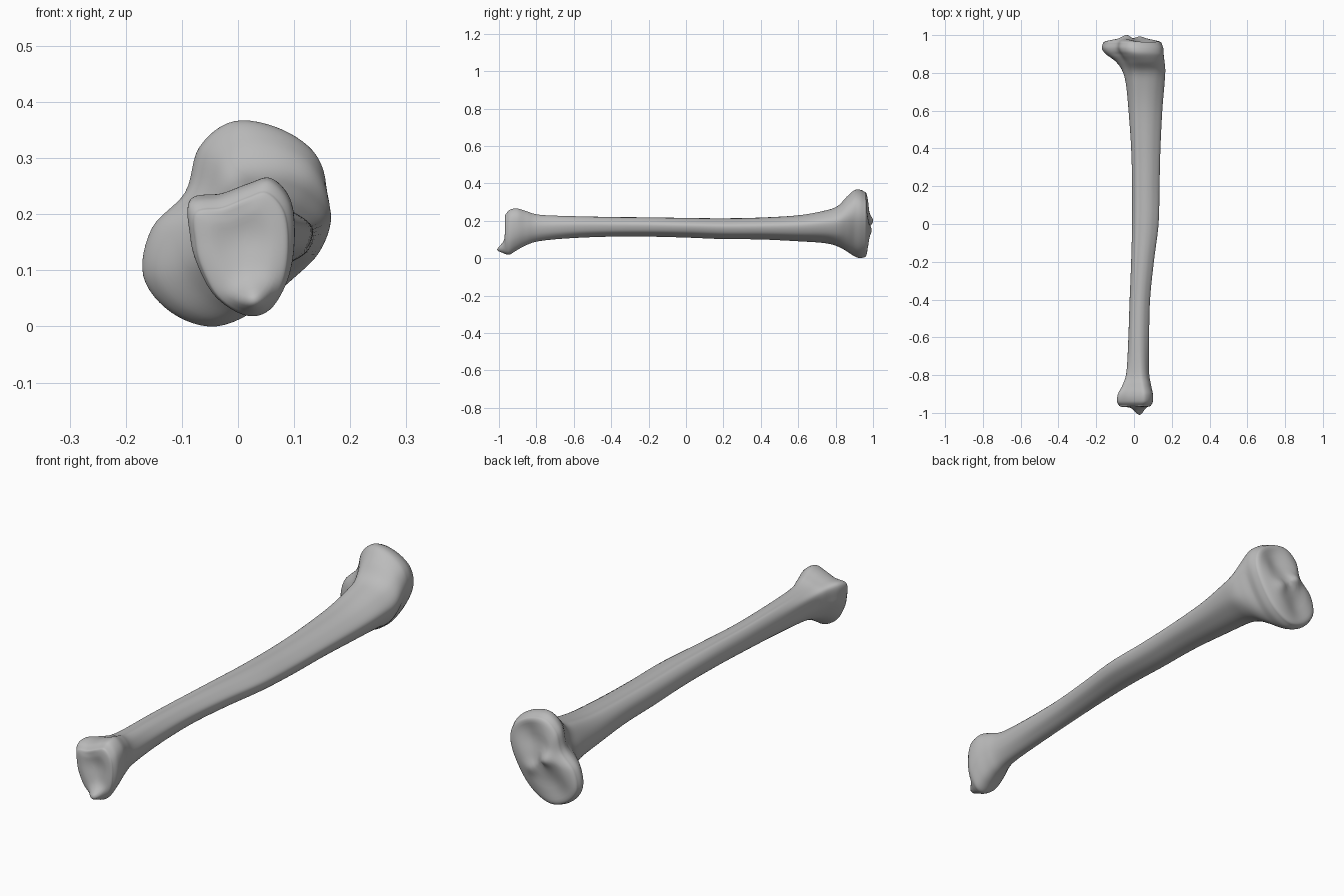
import bpy
import bmesh
import math
from mathutils import Vector

cube = bpy.data.objects.get("Cube")
if cube:
    bpy.data.objects.remove(cube, do_unlink=True)

AROUND = 6       # spline steps between outline points
ALONG = 6        # spline steps between stations
CAP_RINGS = 12


def spline(points, steps, closed):
    """Catmull-Rom curve through points of any dimension."""
    n = len(points)
    pick = (lambda i: points[i % n]) if closed else (lambda i: points[min(max(i, 0), n - 1)])
    result = []
    for i in range(n if closed else n - 1):
        a, b, c, d = (pick(i + k) for k in (-1, 0, 1, 2))
        for s in range(steps):
            t = s / steps
            result.append(b + ((c - a) * t + (a * 2 - b * 5 + c * 4 - d) * t ** 2
                               + (b * 3 - a - c * 3 + d) * t ** 3) * 0.5)
    if not closed:
        result.append(points[-1])
    return result


def outline(points):
    """Smooth closed cross-section, fitted to a unit box."""
    curve = spline([Vector(p) for p in points], AROUND, True)
    low = [min(p[k] for p in curve) for k in (0, 1)]
    high = [max(p[k] for p in curve) for k in (0, 1)]
    return [Vector([(p[k] - low[k]) / (high[k] - low[k]) for k in (0, 1)]) for p in curve]


# Cross-sections (x, z), clockwise from the top, in hundredths
ankle = outline([(2, 25), (6, 26), (9.5, 22), (10.3, 15), (9.2, 8), (6, 2.5),
                 (1.5, 1.5), (-4, 5), (-7.3, 11), (-8.5, 16), (-8.5, 22), (-3, 23)])
shaft = outline([(4, 21), (7, 21), (10, 20), (13, 17.5), (12, 14), (9, 12),
                 (6, 11), (3, 11), (0, 13), (-1, 16), (-.5, 19), (1.5, 21)])
knee = outline([(-1, 36.5), (7.5, 35), (14, 30), (15.3, 22), (11, 12), (4.5, 4),
                (-4, 0), (-12, 2.5), (-17, 9), (-15.5, 17.5), (-9.5, 24), (-7, 32)])

# Stations: y, x min, x max, z min, z max, blend (ankle -1, shaft 0, knee 1)
stations = [
    (-.96, -.08, .09, .02, .24, -1),
    (-.94, -.09, .10, .02, .26, -1),
    (-.90, -.085, .10, .045, .265, -1),
    (-.85, -.06, .09, .07, .25, -.8),
    (-.78, -.04, .08, .09, .232, -.5),
    (-.6, -.03, .08, .107, .225, -.1),
    (-.4, -.023, .085, .115, .22, 0),
    (-.2, -.015, .105, .115, .218, 0),
    (0, -.01, .13, .11, .215, 0),
    (.2, -.01, .135, .102, .213, 0),
    (.4, -.015, .14, .1, .217, 0),
    (.6, -.03, .15, .09, .23, .1),
    (.74, -.045, .162, .08, .255, .2),
    (.81, -.065, .167, .062, .28, .4),
    (.86, -.10, .163, .035, .33, .7),
    (.90, -.15, .157, .01, .363, 1),
    (.93, -.17, .155, 0, .366, 1),
    (.955, -.165, .147, .005, .355, 1),
]


def ring_at(station):
    """Points of one cross-section fitted to its box."""
    y, x0, x1, z0, z1, blend = station
    end = ankle if blend < 0 else knee
    w = min(abs(blend), 1)
    return [Vector((x0 + (x1 - x0) * p.x, y, z0 + (z1 - z0) * p.y))
            for p in (a.lerp(b, w) for a, b in zip(shaft, end))]


def bump(p, x, z, radius, height):
    return height * math.exp(-((p.x - x) ** 2 + (p.z - z) ** 2) / radius ** 2)


def knee_relief(p):
    """Two shallow sockets with a ridge between them."""
    return (bump(p, .05, .27, .06, -.022) + bump(p, -.07, .09, .06, -.018)
            + bump(p, -.04, .2, .03, .022) + bump(p, .03, .15, .03, .014))


def ankle_relief(p):
    """Hollow joint face with a lower knob."""
    return bump(p, .01, .16, .05, .012) + bump(p, .03, .04, .035, -.042)


def cap_rings(ring, bulge, relief):
    """Shrinking rings that close an end with a rounded rim."""
    centre = sum(ring, Vector()) / len(ring)
    rings = []
    for i in range(1, CAP_RINGS):
        angle = math.pi / 2 * i / CAP_RINGS
        scale = math.cos(angle)
        rise = bulge * min(1, math.sin(angle) * 1.3)
        new = [centre.lerp(p, scale) for p in ring]
        fade = min(1, (1 - scale) * 6)
        for p in new:
            p.y += rise + relief(p) * fade
        rings.append(new)
    tip = centre.copy()
    tip.y += bulge + relief(centre)
    return rings, tip


# Loft the whole bone
body = [ring_at(s) for s in spline([Vector(s) for s in stations], ALONG, False)]
front_cap, front_tip = cap_rings(body[0], -.012, ankle_relief)
back_cap, back_tip = cap_rings(body[-1], .025, knee_relief)

bm = bmesh.new()
loops = [[bm.verts.new(p) for p in ring] for ring in front_cap[::-1] + body + back_cap]
count = len(loops[0])
for a, b in zip(loops, loops[1:]):
    for i in range(count):
        j = (i + 1) % count
        bm.faces.new((a[i], a[j], b[j], b[i]))
for loop, tip in ((loops[0], front_tip), (loops[-1], back_tip)):
    v = bm.verts.new(tip)
    for i in range(count):
        bm.faces.new((loop[i], loop[(i + 1) % count], v))
bmesh.ops.recalc_face_normals(bm, faces=bm.faces)
mesh = bpy.data.meshes.new("shin_bone")
bm.to_mesh(mesh)
bm.free()

bone = bpy.data.objects.new("shin_bone", mesh)
bpy.context.collection.objects.link(bone)
for polygon in mesh.polygons:
    polygon.use_smooth = True

# Plain grey material
grey = bpy.data.materials.new("bone_grey")
grey.use_nodes = True
colour = (.5, .5, .5, 1)
grey.diffuse_color = colour
grey.node_tree.nodes["Principled BSDF"].inputs["Base Color"].default_value = colour
mesh.materials.append(grey)
